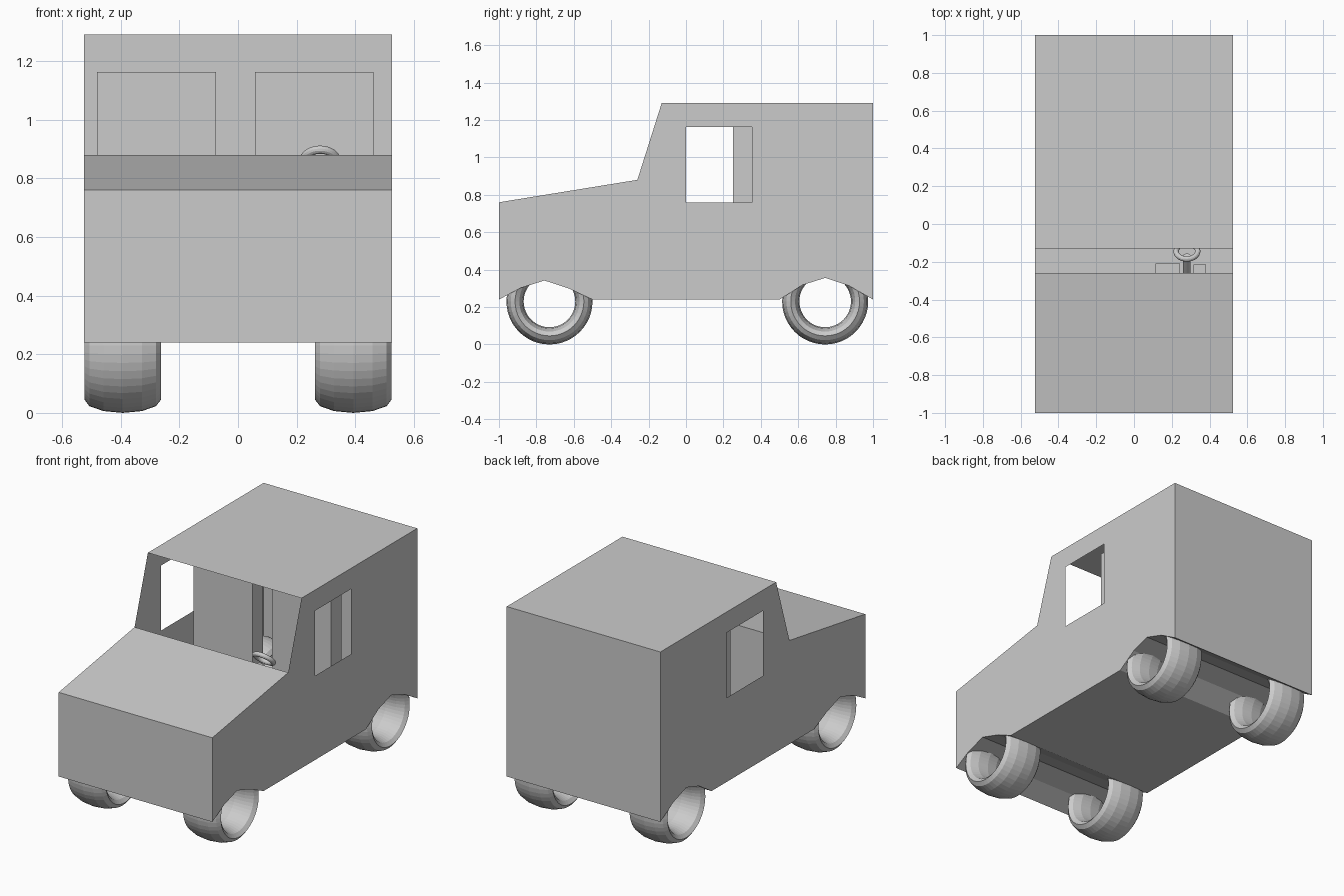
import bpy, bmesh
from math import radians
from mathutils import Matrix, Vector

if "Cube" in bpy.data.objects:
    bpy.data.objects.remove(bpy.data.objects["Cube"])

W = 0.525  # half width of the body


def finish(bm, name):
    bmesh.ops.recalc_face_normals(bm, faces=bm.faces)
    me = bpy.data.meshes.new(name)
    bm.to_mesh(me)
    bm.free()
    ob = bpy.data.objects.new(name, me)
    bpy.context.collection.objects.link(ob)
    return ob


def add_box(bm, lo, hi):
    lo, hi = Vector(lo), Vector(hi)
    mat = Matrix.Translation((lo + hi) / 2) @ Matrix.Diagonal((*(hi - lo), 1))
    bmesh.ops.create_cube(bm, size=1, matrix=mat)


def torus(name, major, minor, loc, rot, scale=(1, 1, 1)):
    bpy.ops.mesh.primitive_torus_add(major_radius=major, minor_radius=minor, location=loc,
                                     rotation=rot, major_segments=48, minor_segments=12)
    ob = bpy.context.object
    ob.name = name
    ob.scale = scale
    return ob


# Body shell: side profile (y, z), starting and ending at the open windscreen
profile = [(-0.26, 0.88), (-1, 0.76), (-1, 0.24),
           (-0.885, 0.302), (-0.757, 0.342), (-0.623, 0.298), (-0.5, 0.24),
           (0.5, 0.24), (0.623, 0.318), (0.745, 0.356), (0.873, 0.313), (1, 0.24),
           (1, 1.29), (-0.13, 1.29)]
window = [(0, 0.76), (0.352, 0.76), (0.352, 1.162), (0, 1.162)]
bm = bmesh.new()
rims = []
for x in (-W, W):
    edges = []
    for k, loop in enumerate((profile, window)):
        vs = [bm.verts.new((x, y, z)) for y, z in loop]
        edges += [bm.edges.new((vs[i - 1], vs[i])) for i in range(len(vs))]
        if k == 0:
            rims.append(vs)
    # Side panel with the window left open
    bmesh.ops.triangle_fill(bm, use_beauty=True, edges=edges, normal=(1, 0, 0))
a, b = rims
for i in range(len(a) - 1):
    bm.faces.new((a[i], a[i + 1], b[i + 1], b[i]))
finish(bm, "body_shell")

# Firewall below the rear edge of the bonnet
bm = bmesh.new()
bm.faces.new([bm.verts.new(p) for p in ((-W, -0.26, 0.24), (-W, -0.26, 0.88),
                                        (W, -0.26, 0.88), (W, -0.26, 0.24))])
finish(bm, "firewall")

# Seats: backrest and cushion
for name, x0, x1 in (("passenger_seat", -0.48, -0.075), ("driver_seat", 0.058, 0.462)):
    bm = bmesh.new()
    add_box(bm, (x0, 0.25, 0.46), (x1, 0.352, 1.162))
    add_box(bm, (x0, -0.05, 0.36), (x1, 0.352, 0.46))
    finish(bm, name)

# Pedals on the firewall
for name, x0, x1, y1 in (("brake_pedal", 0.115, 0.243, -0.21),
                         ("accelerator_pedal", 0.315, 0.382, -0.215)):
    bm = bmesh.new()
    add_box(bm, (x0, -0.26, 0.33), (x1, y1, 0.43))
    finish(bm, name)

# Steering wheel and column
tilt = (radians(-45), 0, 0)
torus("steering_wheel", 0.057, 0.0143, (0.28, -0.145, 0.857), tilt)
bpy.ops.mesh.primitive_cylinder_add(vertices=32, radius=0.02, depth=0.14, rotation=tilt,
                                    location=(0.28, -0.22, 0.782))
bpy.context.object.name = "steering_column"

# Wheels: open rings stretched along the axle
for end, y in (("front", -0.73), ("rear", 0.744)):
    for side, s in (("left", 1), ("right", -1)):
        torus(f"{end}_{side}_wheel", 0.184, 0.046, (s * 0.393, y, 0.23),
              (0, radians(90), 0), (1, 1, 2.85))
